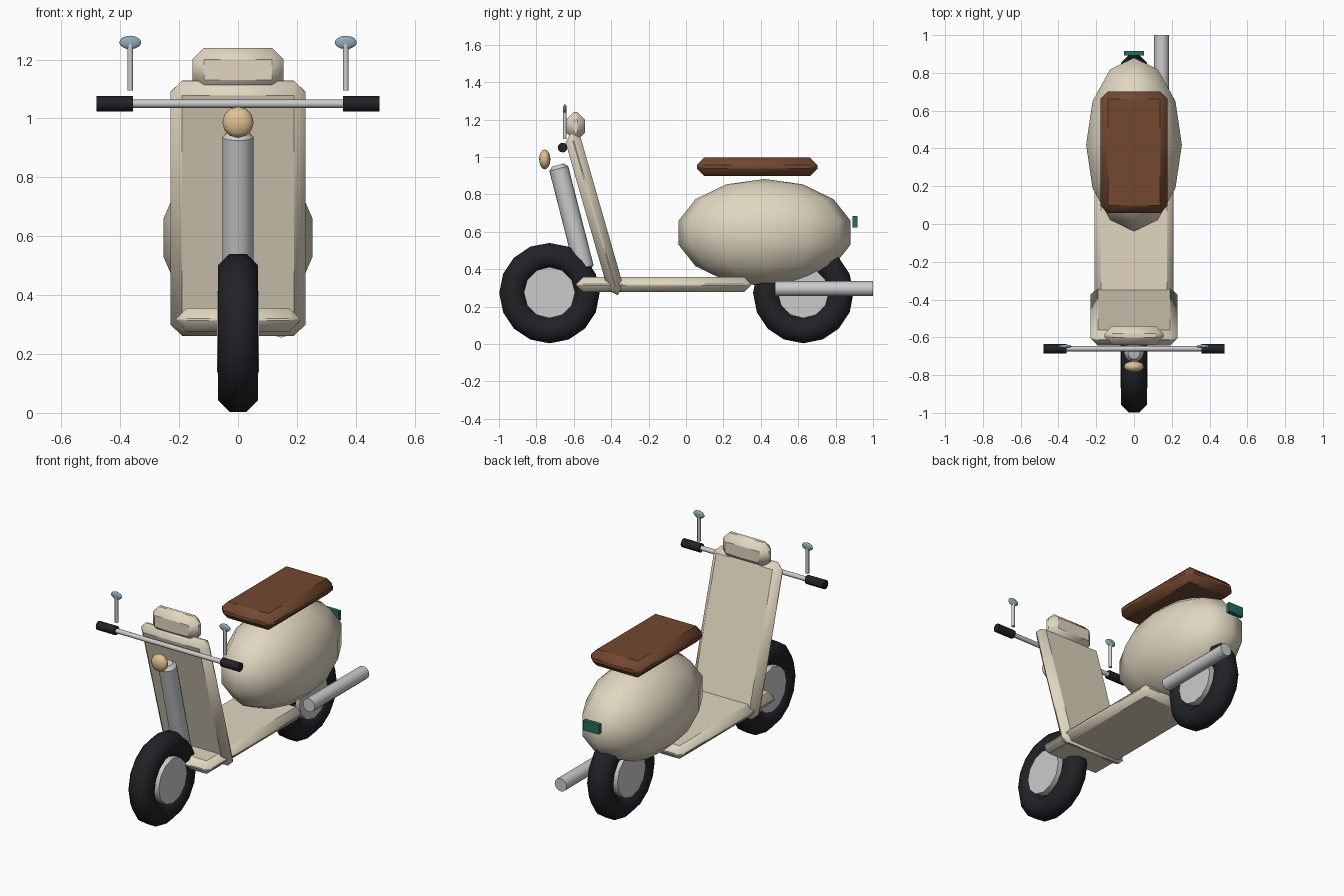
import bpy, bmesh, math
from mathutils import Vector, Matrix

if "Cube" in bpy.data.objects:
    bpy.data.objects.remove(bpy.data.objects["Cube"])


def material(name, rgb):
    m = bpy.data.materials.new(name)
    m.diffuse_color = (*rgb, 1)
    m.use_nodes = True
    m.node_tree.nodes["Principled BSDF"].inputs["Base Color"].default_value = m.diffuse_color
    return m


CREAM = material("cream_paint", (0.75, 0.68, 0.53))
BROWN = material("brown_leather", (0.17, 0.065, 0.03))
BLACK = material("black_rubber", (0.015, 0.016, 0.02))
STEEL = material("bright_metal", (0.72, 0.72, 0.75))
LAMP = material("lamp_glass", (0.75, 0.54, 0.28))
GLASS = material("mirror_glass", (0.28, 0.4, 0.46))
GREEN = material("tail_green", (0.02, 0.15, 0.11))


def finish(name, bm, mat, matrix=Matrix(), bevel=0):
    me = bpy.data.meshes.new(name)
    bmesh.ops.transform(bm, matrix=matrix, verts=bm.verts)
    bmesh.ops.recalc_face_normals(bm, faces=bm.faces)
    bm.to_mesh(me)
    bm.free()
    me.materials.append(mat)
    ob = bpy.data.objects.new(name, me)
    bpy.context.collection.objects.link(ob)
    bpy.ops.object.select_all(action='DESELECT')
    ob.select_set(True)
    bpy.context.view_layer.objects.active = ob
    bpy.ops.object.shade_smooth_by_angle(angle=math.radians(60))
    if bevel:
        b = ob.modifiers.new("bevel", 'BEVEL')
        b.width, b.segments, b.limit_method = bevel, 1, 'ANGLE'
        b.angle_limit = math.radians(50)
    return ob


def box(name, size, loc, mat, bevel=0, tilt=0):
    bm = bmesh.new()
    bmesh.ops.create_cube(bm, size=1)
    bmesh.ops.scale(bm, vec=size, verts=bm.verts)
    m = Matrix.Translation(loc) @ Matrix.Rotation(tilt, 4, 'X')
    return finish(name, bm, mat, m, bevel)


def rod(name, a, b, r, mat, sides=12, bevel=0):
    a, b = Vector(a), Vector(b)
    bm = bmesh.new()
    bmesh.ops.create_cone(bm, cap_ends=True, segments=sides, radius1=r, radius2=r,
                          depth=(b - a).length)
    m = Matrix.Translation((a + b) / 2) @ (b - a).to_track_quat('Z', 'Y').to_matrix().to_4x4()
    return finish(name, bm, mat, m, bevel)


def ball(name, semi, loc, mat, seg=12, rings=7, rot=Matrix()):
    bm = bmesh.new()
    bmesh.ops.create_uvsphere(bm, u_segments=seg, v_segments=rings, radius=1)
    bmesh.ops.transform(bm, matrix=rot, verts=bm.verts)
    return finish(name, bm, mat, Matrix.Translation(loc) @ Matrix.Diagonal((*semi, 1)))


def tyre(name, y, z, major=0.2, minor=0.074, seg=16, sides=8):
    bm = bmesh.new()
    rings = []
    for i in range(seg):
        t = math.tau * i / seg
        ring = []
        for j in range(sides):
            p = math.tau * (j + 0.5) / sides
            r = major + minor * math.cos(p)
            ring.append(bm.verts.new((minor * math.sin(p), r * math.cos(t), r * math.sin(t))))
        rings.append(ring)
    for i in range(seg):
        a, b = rings[i], rings[(i + 1) % seg]
        for j in range(sides):
            k = (j + 1) % sides
            bm.faces.new((a[j], a[k], b[k], b[j]))
    return finish(name, bm, BLACK, Matrix.Translation((0, y, z)))


# wheels
for side, y in (("front", -0.73), ("rear", 0.627)):
    tyre(side + "_tyre", y, 0.272)
    rod(side + "_hub", (-0.072, y, 0.275), (0.072, y, 0.275), 0.137, STEEL)

# body, seat and floor
ball("rear_body", (0.26, 0.472, 0.287), (0, 0.42, 0.595), CREAM)
box("seat", (0.354, 0.645, 0.1), (0, 0.38, 0.947), BROWN, 0.04)
box("floorboard", (0.42, 0.935, 0.08), (0, -0.12, 0.317), CREAM, 0.036)

# leg shield and cowl
box("leg_shield", (0.46, 0.085, 0.9), (0, -0.49, 0.695), CREAM, 0.04, 0.28)
box("top_cowl", (0.31, 0.1, 0.15), (0, -0.59, 1.165), CREAM, 0.04)

# steering column and headlight
rod("steering_column", (0, -0.54, 0.39), (0, -0.685, 0.957), 0.052, STEEL, 16, 0.02)
ball("headlight", (0.053, 0.03, 0.053), (0, -0.755, 0.987), LAMP,
     12, 8, Matrix.Rotation(math.pi / 2, 4, 'X'))

# handlebar, grips and mirrors
rod("handlebar", (-0.4, -0.66, 1.05), (0.4, -0.66, 1.05), 0.014, STEEL)
for side, s in (("left", -1), ("right", 1)):
    rod(side + "_grip", (s * 0.357, -0.66, 1.05), (s * 0.48, -0.66, 1.05), 0.026, BLACK)
    rod(side + "_mirror_stem", (s * 0.366, -0.648, 1.095), (s * 0.366, -0.648, 1.26), 0.01, STEEL)
    ball(side + "_mirror", (0.037, 0.01, 0.023), (s * 0.366, -0.648, 1.258), GLASS)

# tail light and exhaust
box("tail_light", (0.106, 0.025, 0.06), (0, 0.904, 0.653), GREEN)
rod("exhaust", (0.146, 0.475, 0.296), (0.146, 1.0, 0.296), 0.04, STEEL)
